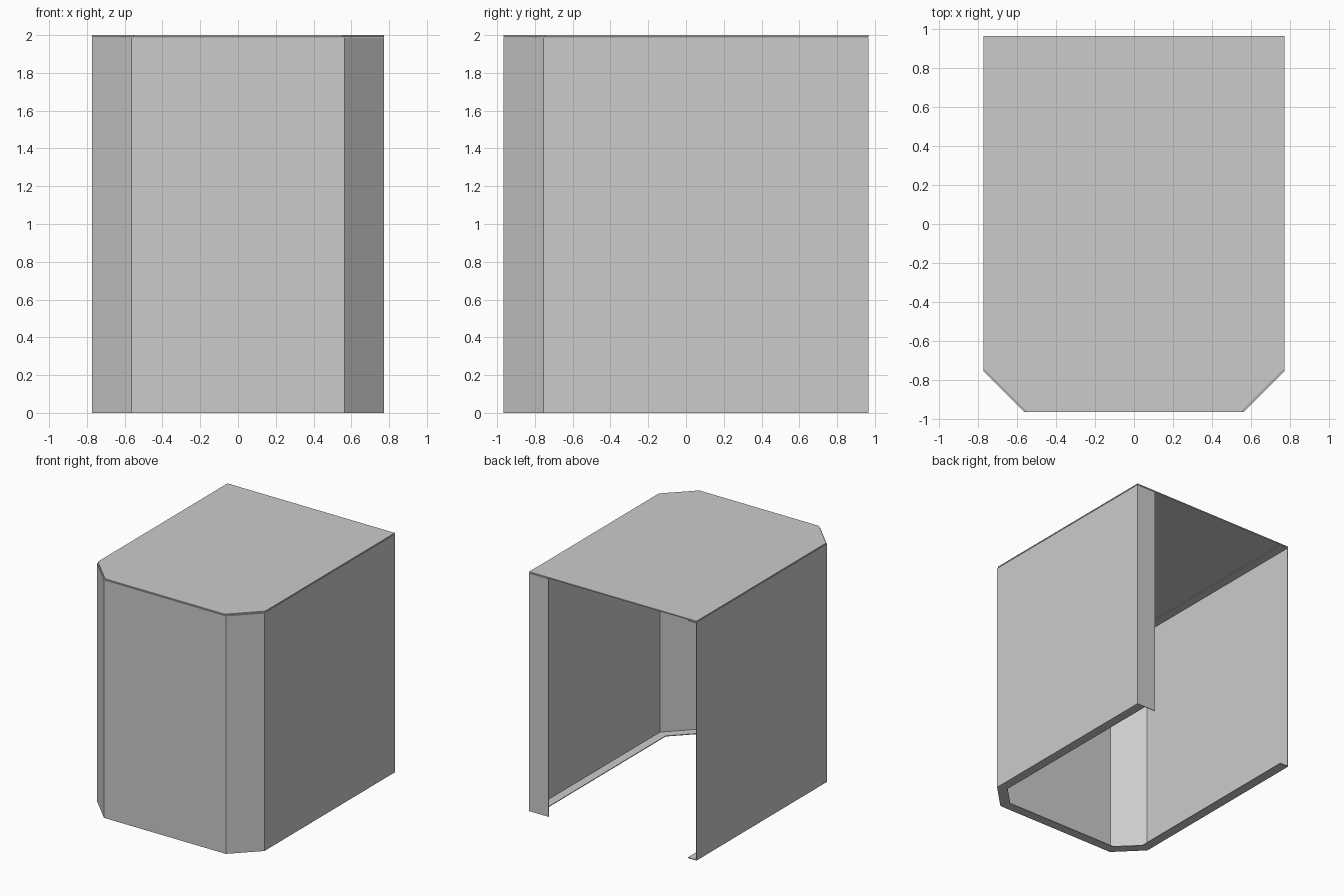
import bpy
import bmesh

W, D, CUT = 0.773, 0.965, 0.21      # half width, half depth, corner cut
TOP, LIP, SHEET = 1.988, 0.08, 0.006

if "Cube" in bpy.data.objects:
    bpy.data.objects.remove(bpy.data.objects["Cube"], do_unlink=True)

grey = bpy.data.materials.new("sheet grey")
grey.use_nodes = True
grey.diffuse_color = (0.6, 0.6, 0.6, 1)
grey.node_tree.nodes["Principled BSDF"].inputs["Base Color"].default_value = (0.6, 0.6, 0.6, 1)


def outline(inset=0.0, cut=CUT):
    """Path round the open-backed plan, from right back to left back."""
    w, f = W - inset, -D + inset
    c = cut - inset * 0.586
    half = [(w, D), (w, f + c), (w - c, f)]
    return [(-x, y) for x, y in half] + half[::-1]


def sheet(name, rows, thickness):
    """Join rows of points into a folded sheet and thicken it inward."""
    bm = bmesh.new()
    grid = [[bm.verts.new(p) for p in row] for row in rows]
    for low, high in zip(grid, grid[1:]):
        for i in range(len(low) - 1):
            bm.faces.new((low[i], low[i + 1], high[i + 1], high[i]))
    return finish(name, bm, thickness)


def finish(name, bm, thickness):
    mesh = bpy.data.meshes.new(name)
    bm.to_mesh(mesh)
    bm.free()
    mesh.materials.append(grey)
    obj = bpy.data.objects.new(name, mesh)
    bpy.context.collection.objects.link(obj)
    mod = obj.modifiers.new("thickness", 'SOLIDIFY')
    mod.thickness = thickness
    mod.offset = -1
    mod.use_even_offset = True
    return obj


def ring(z, inset=0.0):
    return [(x, y, z) for x, y in outline(inset)]


# Folded walls with a lip along the bottom and the top
sheet("folded_walls", [ring(0, LIP), ring(0), ring(TOP), ring(TOP, LIP)], SHEET)

# Return flange on the left back edge only
sheet("left_back_flange",
      [[(W, D, z), (W - 0.18, D, z)] for z in (0, TOP)], SHEET)

# Lid plate, with slightly deeper corner cuts
bm = bmesh.new()
bm.faces.new([bm.verts.new((x, y, 2.0)) for x, y in outline(cut=CUT + 0.01)])
finish("lid", bm, 0.009)
